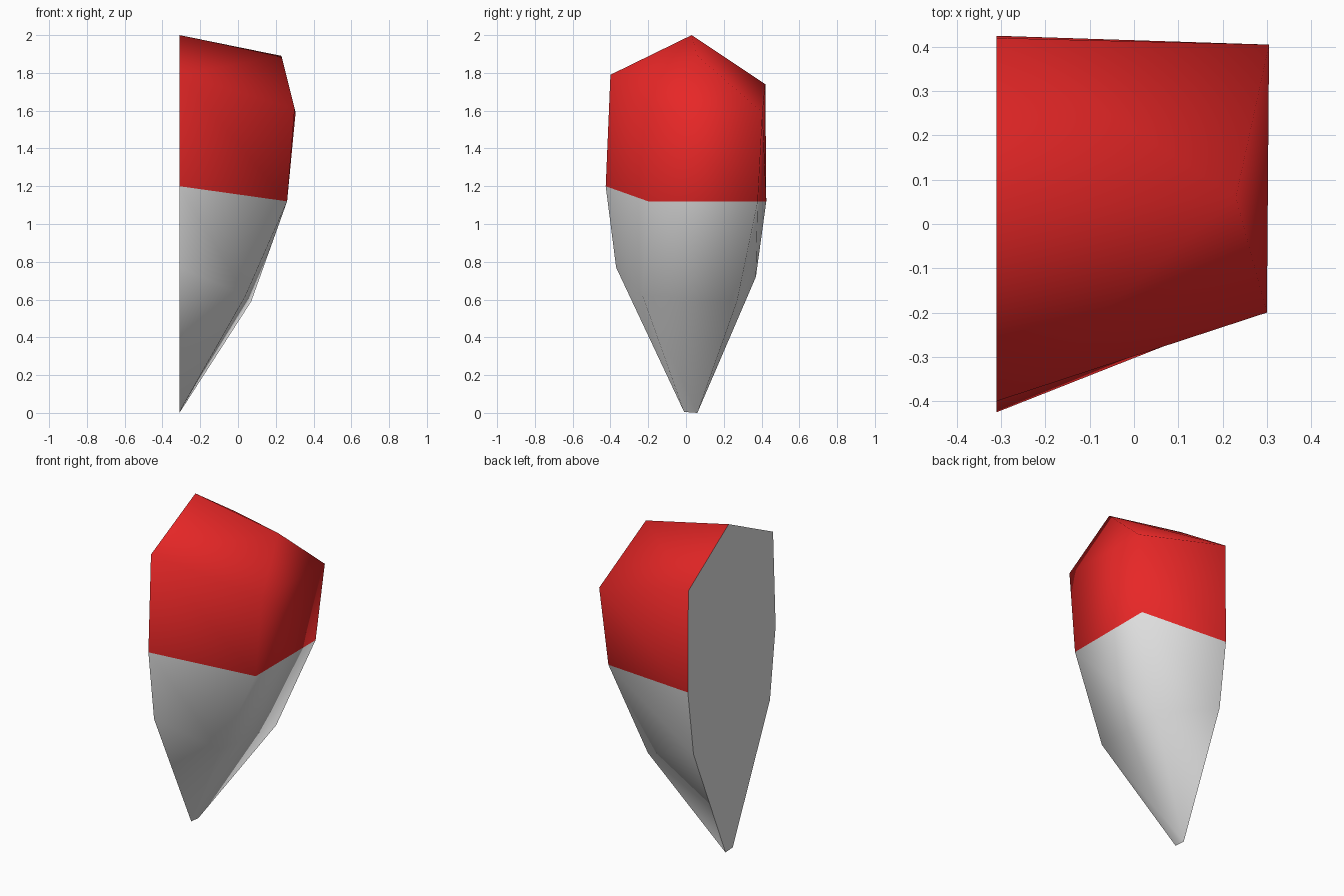
import bpy, bmesh

if "Cube" in bpy.data.objects:
    bpy.data.objects.remove(bpy.data.objects["Cube"])

CUT = -0.31  # x of the flat cut side


def material(name, rgb):
    m = bpy.data.materials.new(name)
    m.diffuse_color = (*rgb, 1)
    m.use_nodes = True
    m.node_tree.nodes["Principled BSDF"].inputs["Base Color"].default_value = m.diffuse_color
    return m


# Rows of four points, running from the cut round the front, right and back
ROWS = [
    [(CUT, -0.40, 1.79), (0.30, -0.20, 1.61), (0.305, 0.405, 1.59), (CUT, 0.42, 1.74)],
    [(CUT, -0.425, 1.20), (0.26, -0.20, 1.12), (0.26, 0.38, 1.12), (CUT, 0.425, 1.12)],
    [(CUT, -0.37, 0.77), (0.04, -0.23, 0.62), (0.07, 0.27, 0.59), (CUT, 0.37, 0.72)],
]
RIDGE = [(CUT, 0.03, 2.0), (0.23, 0.06, 1.89)]
TIP = [(CUT, -0.01, 0.005), (CUT, 0.06, 0.0)]

bm = bmesh.new()
rows = [[bm.verts.new(p) for p in row] for row in ROWS]
ridge = [bm.verts.new(p) for p in RIDGE]
tip = [bm.verts.new(p) for p in TIP]


def face(verts, mat):
    f = bm.faces.new(verts)
    f.material_index = mat
    f.smooth = True
    return f


# Side walls: red upper band, grey lower band
for k in range(2):
    for i in range(3):
        face((rows[k][i], rows[k + 1][i], rows[k + 1][i + 1], rows[k][i + 1]), 1 - k)

# Faceted red roof
a, b, c, d = rows[0]
face((a, b, ridge[1], ridge[0]), 1)
face((b, c, ridge[1]), 1)
face((ridge[1], c, d, ridge[0]), 1)

# Grey taper to the tip
a, b, c, d = rows[2]
face((a, tip[0], b), 0)
face((b, tip[0], tip[1], c), 0)
face((c, tip[1], d), 0)

# Flat cut side
cap = face([ridge[0]] + [r[3] for r in rows] + tip[::-1] + [r[0] for r in rows[::-1]], 0)
cap.smooth = False
for e in cap.edges:
    e.smooth = False

bmesh.ops.recalc_face_normals(bm, faces=bm.faces[:])
mesh = bpy.data.meshes.new("split_shard")
bm.to_mesh(mesh)
bm.free()
mesh.materials.append(material("light grey", (0.75, 0.75, 0.75)))
mesh.materials.append(material("red", (0.8, 0.02, 0.02)))
bpy.context.collection.objects.link(bpy.data.objects.new("split_shard", mesh))
